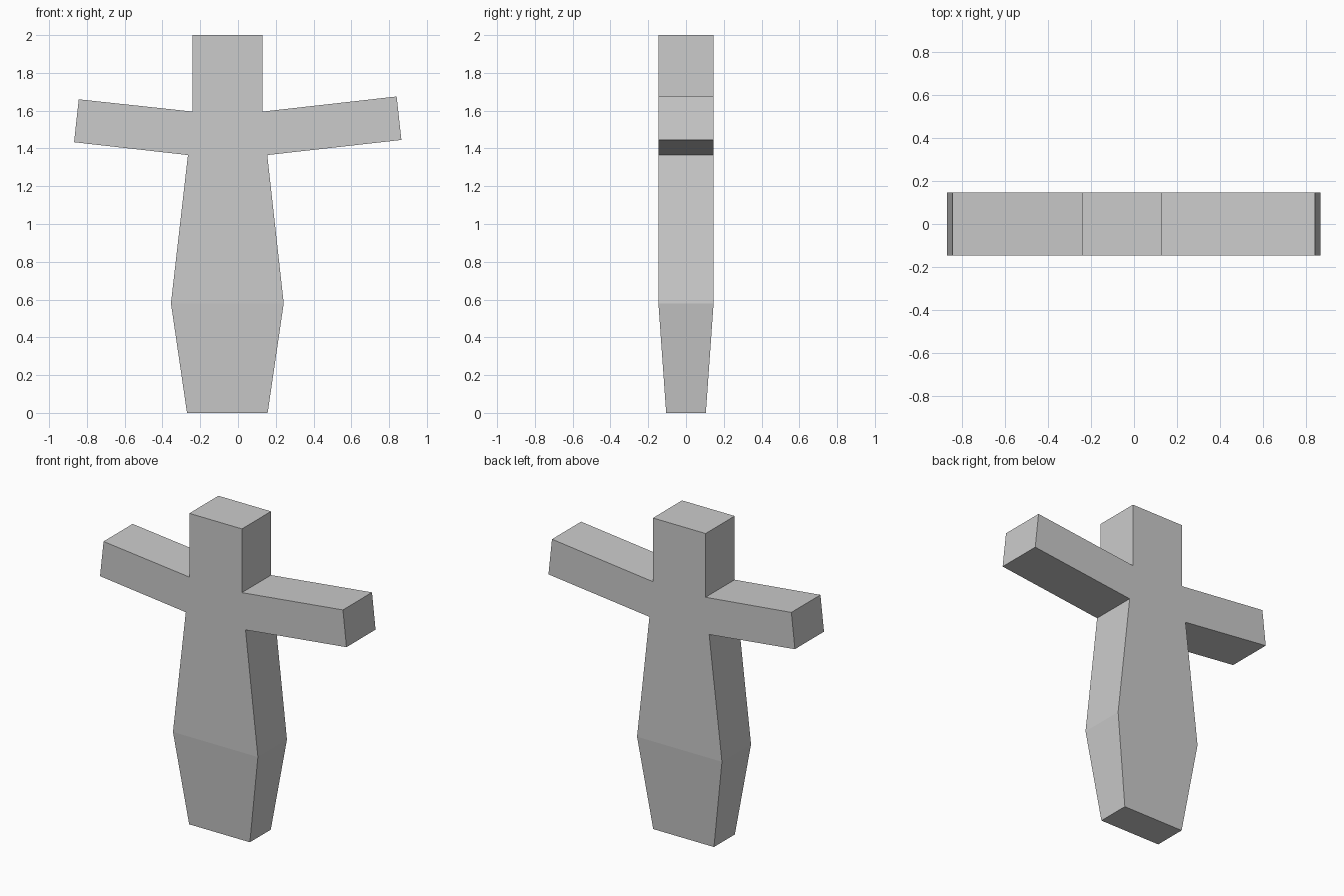
import bpy, bmesh

if "Cube" in bpy.data.objects:
    bpy.data.objects.remove(bpy.data.objects["Cube"])

# Outline seen from the front: x, z, half depth (counter-clockwise from base left)
D, FOOT = 0.146, 0.105
outline = [
    (-0.27, 0.0, FOOT), (0.157, 0.0, FOOT),                  # base
    (0.242, 0.58, D),                                        # right hip
    (0.155, 1.365, D), (0.865, 1.445, D),                    # right arm underside
    (0.84, 1.675, D), (0.13, 1.595, D),                      # right arm top
    (0.13, 2.0, D), (-0.24, 2.0, D),                         # head
    (-0.24, 1.595, D), (-0.843, 1.66, D),                    # left arm top
    (-0.868, 1.433, D), (-0.265, 1.365, D),                  # left arm underside
    (-0.355, 0.58, D),                                       # left hip
]

bm = bmesh.new()
front = [bm.verts.new((x, -d, z)) for x, z, d in outline]
back = [bm.verts.new((x, d, z)) for x, z, d in outline]
n = len(outline)

# Front and back: tapered leg panel below the hips, flat body panel above
for side in (front, back):
    bm.faces.new([side[0], side[1], side[2], side[-1]])
    bm.faces.new(side[2:])

# Walls joining front to back
for i in range(n):
    j = (i + 1) % n
    bm.faces.new([front[i], back[i], back[j], front[j]])
bmesh.ops.recalc_face_normals(bm, faces=bm.faces)

mesh = bpy.data.meshes.new("figure_body")
bm.to_mesh(mesh)
bm.free()

grey = bpy.data.materials.new("plain grey")
grey.diffuse_color = (0.6, 0.6, 0.6, 1)
grey.use_nodes = True
grey.node_tree.nodes["Principled BSDF"].inputs["Base Color"].default_value = grey.diffuse_color
mesh.materials.append(grey)
body = bpy.data.objects.new("figure_body", mesh)
bpy.context.collection.objects.link(body)
